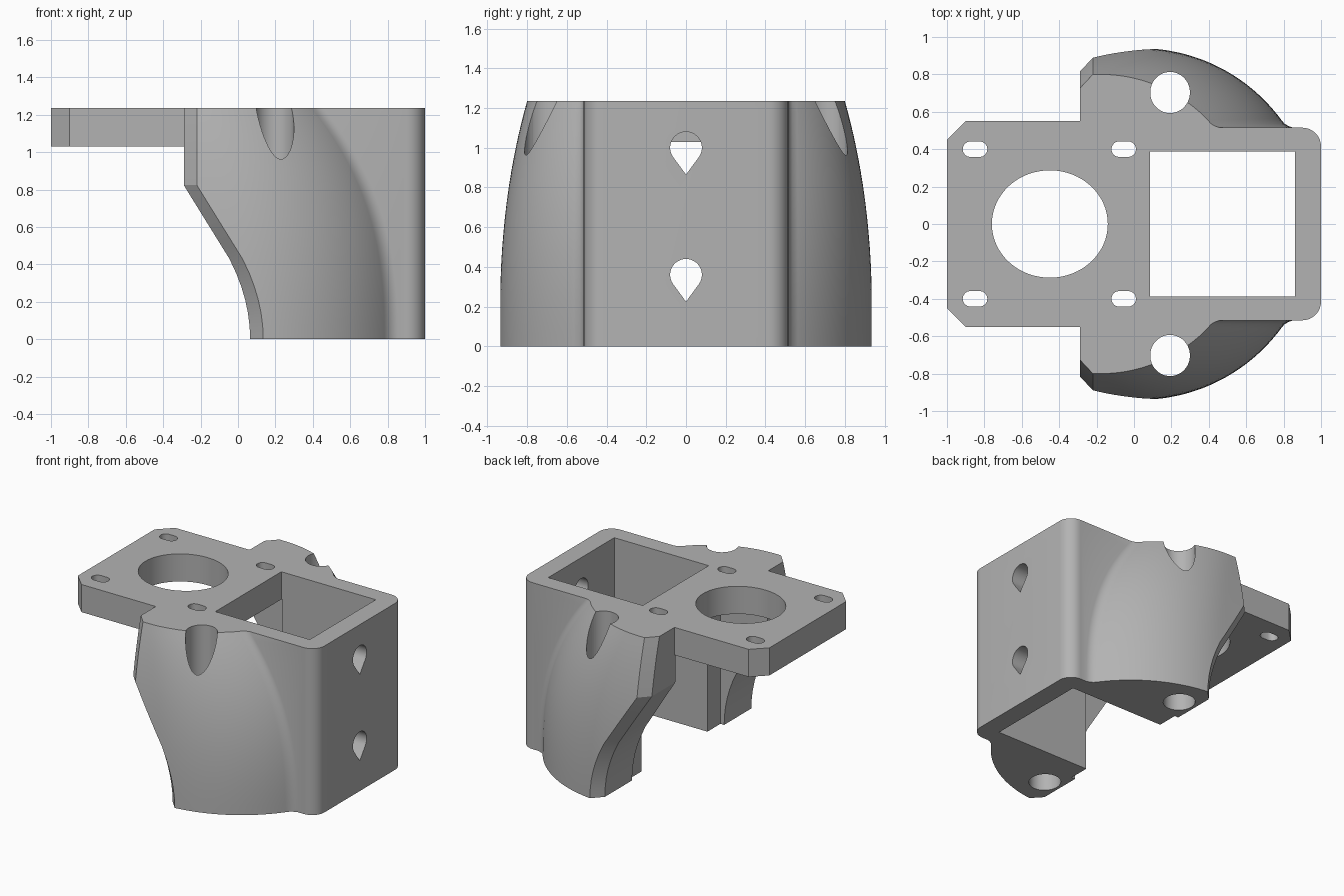
import bpy, bmesh
from math import sin, cos, pi, sqrt, radians

cube = bpy.data.objects.get("Cube")
if cube:
    bpy.data.objects.remove(cube)

TOP = 1.235
grey = bpy.data.materials.new("light_grey")
grey.use_nodes = True
grey.diffuse_color = (0.45, 0.45, 0.45, 1)
grey.node_tree.nodes["Principled BSDF"].inputs["Base Color"].default_value = (0.45, 0.45, 0.45, 1)


def loft(name, rings):
    """Closed solid through matching rings of points."""
    bm = bmesh.new()
    loops = [[bm.verts.new(p) for p in ring] for ring in rings]
    n = len(loops[0])
    for a, b in zip(loops, loops[1:]):
        for i in range(n):
            j = (i + 1) % n
            bm.faces.new((a[i], a[j], b[j], b[i]))
    bm.faces.new(loops[0][::-1])
    bm.faces.new(loops[-1])
    bmesh.ops.recalc_face_normals(bm, faces=bm.faces)
    mesh = bpy.data.meshes.new(name)
    bm.to_mesh(mesh)
    bm.free()
    mesh.materials.append(grey)
    obj = bpy.data.objects.new(name, mesh)
    bpy.context.collection.objects.link(obj)
    return obj


def prism(name, outline, z0, z1):
    return loft(name, [[(x, y, z) for x, y in outline] for z in (z0, z1)])


def rect(x0, x1, y0, y1):
    return [(x0, y0), (x1, y0), (x1, y1), (x0, y1)]


def ellipse(cx, cy, rx, ry, n=64):
    return [(cx + rx * cos(2 * pi * i / n), cy + ry * sin(2 * pi * i / n)) for i in range(n)]


def combine(target, other, operation):
    """Apply a boolean and remove the helper."""
    other.hide_render = True
    mod = target.modifiers.new("combine", 'BOOLEAN')
    mod.operation, mod.solver, mod.object = operation, 'EXACT', other
    bpy.ops.object.select_all(action='DESELECT')
    bpy.context.view_layer.objects.active = target
    target.select_set(True)
    bpy.ops.object.modifier_apply(modifier=mod.name)
    bpy.data.objects.remove(other)


def mirrored(half):
    """Complete an outline given for +y, running from low x to high x."""
    return half + [(x, -y) for x, y in reversed(half)]


# Wing cross-section: bulged outside, chamfered rear edge, soft blend to the tube
def wing_ring(z, side):
    t = (max(z, 0) / TOP) ** 2.5
    cx, r = 0.03 - 0.21 * t, 0.94 - 0.14 * t
    if z < 0.43:
        end = 0.065 - 0.6 * max(z, 0) ** 2
    else:
        end = max(-0.29, -0.046 - (z - 0.43) * 0.62)

    def bulge(x):
        return sqrt(r * r - max(x - cx, 0) ** 2)

    x0, x1 = end + 0.07, cx + sqrt(r * r - 0.56 ** 2)
    pts = [(end, 0.54), (end, bulge(x0) - 0.075)]
    for i in range(29):
        x = x0 + (x1 - x0) * (1 - (1 - i / 28) ** 1.6)
        pts.append((x, bulge(x)))
    pts += [(x1 + 0.02, 0.536), (x1 + 0.045, 0.522), (x1 + 0.09, 0.508),
            (x1 + 0.09, 0.45), (0.3, 0.45), (0.3, 0.54)]
    return [(x, y * side, z) for x, y in pts]


# Tube block with rounded front corners
corner = [(0.9 + 0.1 * sin(a * pi / 16), 0.415 + 0.1 * cos(a * pi / 16)) for a in range(9)]
bracket = prism("motor_bracket", mirrored(
    [(0.095, 0.56), (0.33, 0.56), (0.33, 0.515)] + corner), -0.05, 1.3)

# Mounting plate
plate = prism("mounting_plate", mirrored(
    [(-1, 0.45), (-0.9, 0.55), (0.2, 0.55)]), 1.03, 1.3)
combine(bracket, plate, 'UNION')

# Side wings
levels = [-0.05, 0, 0.07, 0.14, 0.21, 0.28, 0.35, 0.43, 0.5, 0.57, 0.64, 0.71,
          0.77, 0.824, 0.88, 0.94, 1, 1.06, 1.12, 1.18, 1.235, 1.3]
for side in (1, -1):
    wing = loft("side_wing", [wing_ring(z, side) for z in levels])
    combine(bracket, wing, 'UNION')

# Level top and bottom
big = rect(-2, 2, -2, 2)
combine(bracket, prism("top_trim", big, TOP, 2), 'DIFFERENCE')
combine(bracket, prism("bottom_trim", big, -1, 0), 'DIFFERENCE')

# Square well, round opening, vertical bolt holes
combine(bracket, prism("well", rect(0.085, 0.86, -0.387, 0.387), -1, 2), 'DIFFERENCE')
combine(bracket, prism("opening", ellipse(-0.45, 0, 0.31, 0.287), 0.9, 2), 'DIFFERENCE')
for side in (1, -1):
    combine(bracket, prism("bolt_hole", ellipse(0.193, 0.703 * side, 0.106, 0.11, 48), -1, 2), 'DIFFERENCE')

# Slotted plate holes
for sx in (-0.85, -0.055):
    for sy in (-0.4, 0.4):
        slot = []
        for i in range(18):
            a = -pi / 2 + pi * (i % 9) / 8 + (pi if i > 8 else 0)
            slot.append((sx + (0.024 if i < 9 else -0.024) + 0.042 * cos(a), sy + 0.042 * sin(a)))
        combine(bracket, prism("slot", slot, 0.9, 2), 'DIFFERENCE')

# Teardrop holes in the front wall
for zc in (0.36, 1.0):
    drop = [(0.08 * cos(a), zc + 0.08 * sin(a)) for a in
            (radians(-35 + 250 * i / 24) for i in range(25))] + [(0, zc - 0.135)]
    combine(bracket, loft("teardrop", [[(x, y, z) for y, z in drop] for x in (0.7, 1.2)]), 'DIFFERENCE')

# Smooth curved faces, keep edges crisp
bpy.ops.object.select_all(action='DESELECT')
bpy.context.view_layer.objects.active = bracket
bracket.select_set(True)
bpy.ops.object.shade_smooth_by_angle(angle=radians(25))
